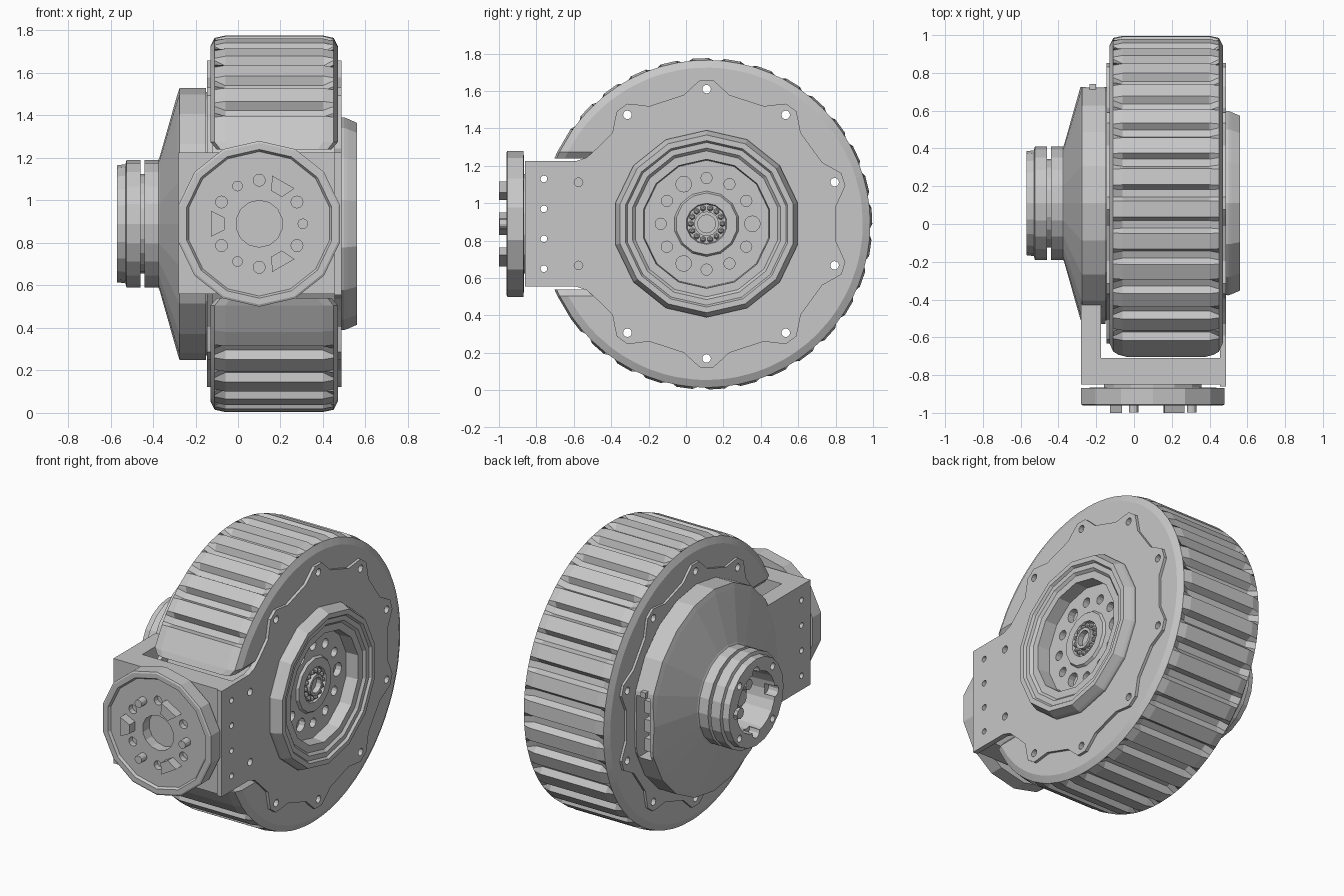
import bpy, bmesh
from math import sin, cos, asin, pi, radians
from mathutils import Vector

default_cube = bpy.data.objects.get("Cube")
if default_cube:
    bpy.data.objects.remove(default_cube, do_unlink=True)

grey = bpy.data.materials.new("light grey")
grey.use_nodes = True
GREY = (0.57, 0.57, 0.57, 1)
grey.diffuse_color = GREY
grey.node_tree.nodes["Principled BSDF"].inputs["Base Color"].default_value = GREY

CY, CZ = 0.11, 0.89       # wheel axle
FX = 0.10                 # front coupling axis


def finish(name, bm):
    bmesh.ops.recalc_face_normals(bm, faces=bm.faces)
    mesh = bpy.data.meshes.new(name)
    bm.to_mesh(mesh)
    bm.free()
    mesh.materials.append(grey)
    obj = bpy.data.objects.new(name, mesh)
    bpy.context.collection.objects.link(obj)
    return obj


def skin(bm, rings):
    """Bridge successive rings and cap both ends."""
    rows = [[bm.verts.new(p) for p in ring] for ring in rings]
    n = len(rows[0])
    for a, b in zip(rows, rows[1:]):
        for i in range(n):
            j = (i + 1) % n
            bm.faces.new((a[i], a[j], b[j], b[i]))
    bm.faces.new(rows[0])
    bm.faces.new(rows[-1])


def turn(bm, profile, axis="x", centre=(CY, CZ), sides=20, phase=pi / 2):
    """Revolve (position along axis, radius) pairs."""
    rings = []
    for a, r in profile:
        ring = []
        for i in range(sides):
            t = phase + 2 * pi * i / sides
            u, v = centre[0] + r * cos(t), centre[1] + r * sin(t)
            ring.append((a, u, v) if axis == "x" else (u, a, v))
        rings.append(ring)
    skin(bm, rings)


def lathe(name, profile, **kw):
    bm = bmesh.new()
    turn(bm, profile, **kw)
    return finish(name, bm)


def rods(name, spots, a0, a1, axis="x", sides=12):
    """Several cylinders (u, v, radius) in one object."""
    bm = bmesh.new()
    for u, v, r in spots:
        turn(bm, [(a0, r), (a1, r)], axis, (u, v), sides)
    return finish(name, bm)


def prism(name, outline, x0, x1):
    bm = bmesh.new()
    skin(bm, [[(x, y, z) for y, z in outline] for x in (x0, x1)])
    return finish(name, bm)


def box(name, x0, x1, y0, y1, z0, z1):
    return prism(name, [(y0, z0), (y1, z0), (y1, z1), (y0, z1)], x0, x1)


def cut(cutter, *targets):
    cutter.hide_render = True
    for obj in targets:
        mod = obj.modifiers.new("cut", "BOOLEAN")
        mod.operation, mod.solver, mod.object = "DIFFERENCE", "EXACT", cutter
        bpy.context.view_layer.objects.active = obj
        bpy.ops.object.modifier_apply(modifier=mod.name)
    bpy.data.objects.remove(cutter, do_unlink=True)


def around(radius, degrees, centre=(CY, CZ)):
    t = radians(degrees)
    return centre[0] + radius * cos(t), centre[1] + radius * sin(t)


def lobes(angles):
    """Outline bulging out around each bolt."""
    bulge = [(-10, .70), (-5, .745), (-2.5, .77), (2.5, .77), (5, .745), (10, .70)]
    return [around(r, a + d) for a in angles for d, r in bulge]


# Tyre: a swept section, open at the front, with lugs across the tread
GAP, LUGS = 35, 26
section = [(-.13, .69, 0), (-.13, .835, 0), (-.11, .875, 0), (-.06, .886, .04),
           (.40, .886, .04), (.45, .875, 0), (.47, .835, 0), (.47, .69, 0)]
pitch = (360 - 2 * GAP) / LUGS
stations = [(GAP - 180 + pitch * (k + f), low) for k in range(LUGS)
            for f, low in ((0, 0), (.5, 0), (.63, 1), (.87, 1))]
stations.append((180 - GAP, 0))


def tyre_end(side, height, squeeze):
    """Flat end ring, narrowed towards the middle of the tread."""
    return [(.17 + (x - .17) * squeeze, CY - r * cos(asin(height / r)), CZ + side * height)
            for x, r, g in section]


rings = [tyre_end(-1, .35, .9), tyre_end(-1, .385, 1)]
for angle, low in stations:
    rings.append([(x, *around(r - g * low, angle)) for x, r, g in section])
rings += [tyre_end(1, .385, 1), tyre_end(1, .35, .9)]
bm = bmesh.new()
skin(bm, rings)
tyre = finish("tyre", bm)

# Motor drum inside the tyre
lathe("motor_drum", [(-.13, .69), (.46, .69), (.46, .45), (.28, .45)], sides=40)

# Side plates with bolt lobes; the outer one reaches forward to the bracket
neck = [(-.47, 1.30), (-.53, 1.245), (-.59, 1.225), (-.86, 1.225)]
outline = lobes(range(-126, 127, 36)) + neck + [(y, 2 * CZ - z) for y, z in reversed(neck)]
outer_plate = prism("outer_side_plate", outline, .455, .488)
inner_plate = prism("inner_side_plate", lobes(range(-162, 163, 36)), -.145, -.12)
cut(lathe("hub_opening", [(.4, .44), (.6, .44)]), outer_plate)
bolts = [(*around(.72, a), .023) for a in range(-162, 163, 36)]
cut(rods("bolt_holes", bolts, -.3, .6), outer_plate, inner_plate, tyre)

# Front bracket
wall = box("bracket_front_wall", -.28, .47, -.85, -.71, .56, 1.225)
arm = box("bracket_inner_arm", -.28, -.175, -.84, -.2, .56, 1.225)
holes = [(-.76, z, .018) for z in (.65, .81, .97, 1.13)]
cut(rods("bracket_holes", holes, -.4, .6), outer_plate, wall, arm)

# Outer hub: stepped rim around a recessed face
hub = lathe("outer_hub", [(.29, .49), (.50, .50), (.515, .495), (.56, .475), (.56, .445),
                          (.545, .435), (.545, .405), (.53, .39), (.53, .345), (.45, .34),
                          (.45, .175), (.465, .165), (.465, .11), (.45, .105),
                          (.45, .06), (.42, .05)], sides=14)
sockets = [(*around(.245, a), .042 if a in (0, 120, 240) else .03)
           for a in range(0, 360, 30)]
cut(rods("hub_sockets", sockets, .41, .49), hub)

# Bearing in the hub centre
bm = bmesh.new()
for k in range(14):
    ball = bmesh.ops.create_icosphere(bm, subdivisions=1, radius=.017)
    bmesh.ops.translate(bm, verts=ball["verts"],
                        vec=Vector((.455, *around(.085, k * 360 / 14))))
finish("bearing_balls", bm)
lathe("bearing_core", [(.43, .066), (.475, .066), (.475, .048), (.44, .048)], sides=14)

# Inner gear housing with grooved collar and hollow end
housing = lathe("gear_housing", [(-.12, .62), (-.15, .62), (-.15, .64), (-.275, .64),
                                 (-.285, .61), (-.37, .31), (-.375, .30), (-.44, .30),
                                 (-.44, .235), (-.46, .235), (-.46, .30), (-.525, .30),
                                 (-.53, .28), (-.57, .275), (-.57, .19), (-.38, .18)],
                sides=20)
screws = [(*around(.235, a), .022) for a in range(45, 360, 90)]
cut(rods("collar_screw_holes", screws, -.60, -.53), housing)
notches = [(*around(.19, a), .035) for a in range(0, 360, 90)]
cut(rods("collar_notches", notches, -.60, -.50), housing)
rods("collar_prongs", [(*around(.10, a), .035) for a in range(30, 360, 120)],
     -.37, -.46, sides=8)
lathe("collar_core", [(-.37, .05), (-.47, .05)], sides=10)

# Flattened rear of the housing with a connector slot
cut(box("rear_flat", -.40, -.10, .725, .90, .40, 1.40), housing)
cut(box("connector_slot", -.255, -.16, .60, .80, .66, 1.06), housing)
for k in range(3):
    z = .70 + k * .12
    box("connector_%d" % (k + 1), -.235, -.185, .58, .68, z, z + .08)
box("housing_tab", -.235, -.20, .68, .74, 1.065, 1.10)

# Front coupling disc
coupling = lathe("front_coupling", [(-.80, .265), (-.865, .265), (-.868, .39), (-.955, .39),
                                    (-.96, .38), (-.96, .35), (-.945, .34),
                                    (-.945, .11), (-.88, .11)],
                 axis="y", centre=(FX, CZ), sides=14)
pits = [(*around(.205, a, (FX, CZ)), .028) for a in (30, 90, 150, 210, 270, 330)]
cut(rods("coupling_pits", pits, -1.0, -.91, "y"), coupling)
pins = [(*around(.205, a, (FX, CZ)), .025) for a in (0, 120, 240)]
rods("coupling_pins", pins, -.93, -.998, "y")

# Tapered drive dogs on the coupling
bm = bmesh.new()
for a in (60, 180, 300):
    corners = [(.165, -10), (.235, -15), (.235, 15), (.165, 10)]
    flat = [around(r, a + d, (FX, CZ)) for r, d in corners]
    skin(bm, [[(x, y, z) for x, z in flat] for y in (-.93, -1.0)])
finish("coupling_dogs", bm)
